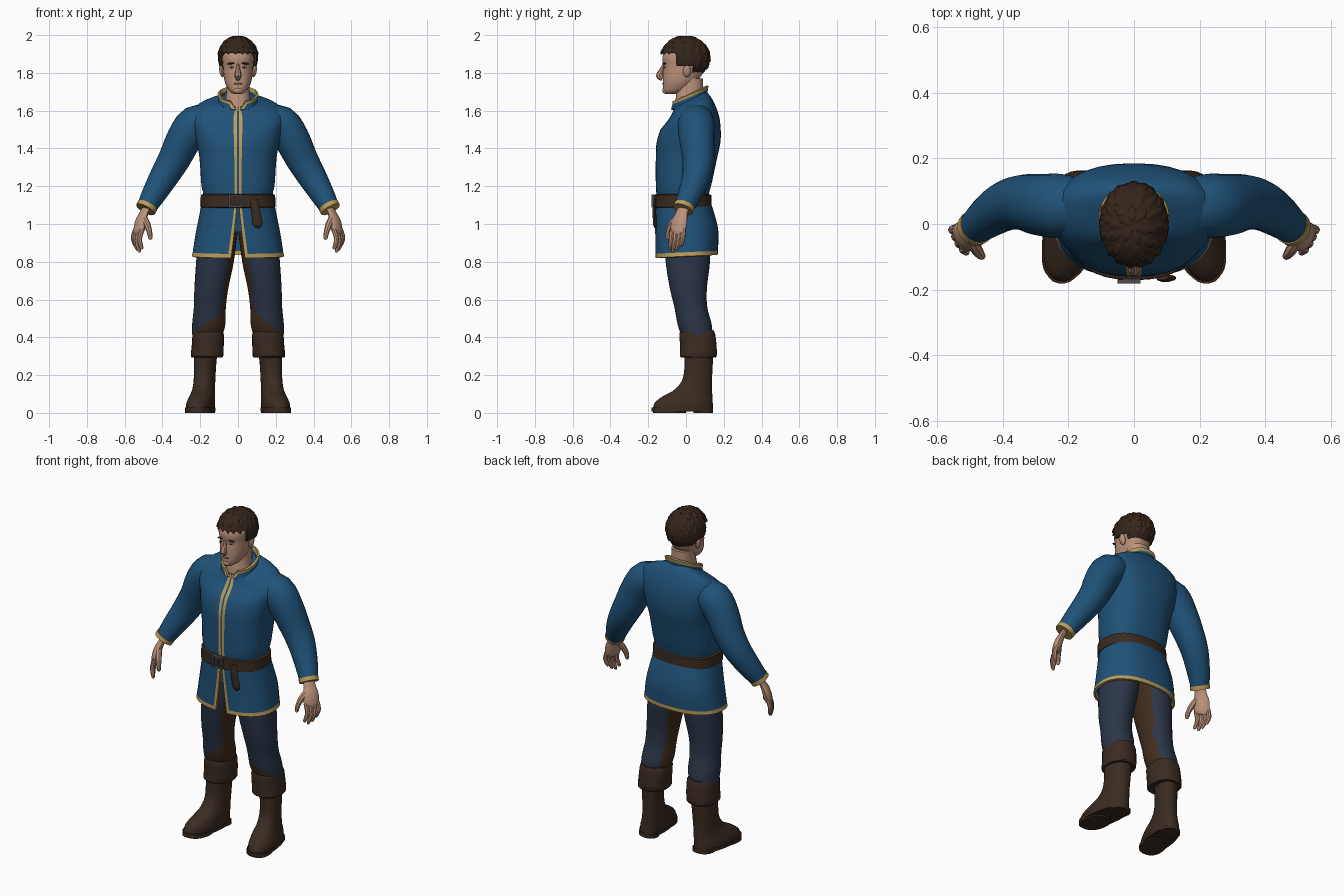
import bpy, bmesh, math, random
from mathutils import Vector, Matrix

cube = bpy.data.objects.get("Cube")
if cube:
    bpy.data.objects.remove(cube, do_unlink=True)
random.seed(4)
made = []

def material(name, r, g, b):
    m = bpy.data.materials.new(name)
    m.use_nodes = True
    m.diffuse_color = (r, g, b, 1)
    m.node_tree.nodes["Principled BSDF"].inputs["Base Color"].default_value = (r, g, b, 1)
    return m

blue = material("tunic blue", .014, .085, .19)
gold = material("gold trim", .5, .33, .1)
skin_tone = material("skin", .5, .29, .2)
lip = material("lips", .3, .14, .1)
hair_brown = material("hair brown", .035, .019, .011)
leather = material("dark leather", .042, .024, .015)
navy = material("trouser navy", .024, .036, .065)
patch = material("trouser patch brown", .05, .026, .013)
metal = material("buckle metal", .07, .075, .09)
eye_pale = material("eye pale", .4, .36, .32)

def finish(name, bm, mats, thick=0):
    bmesh.ops.recalc_face_normals(bm, faces=bm.faces)
    mesh = bpy.data.meshes.new(name)
    bm.to_mesh(mesh)
    bm.free()
    ob = bpy.data.objects.new(name, mesh)
    bpy.context.collection.objects.link(ob)
    for m in mats:
        mesh.materials.append(m)
    if thick:
        mod = ob.modifiers.new("thickness", "SOLIDIFY")
        mod.thickness, mod.offset = thick, 0
        bpy.context.view_layer.objects.active = ob
        bpy.ops.object.modifier_apply(modifier=mod.name)
    made.append(ob)

def smooth_stations(st, sub):
    """Catmull-Rom interpolation between stations."""
    out = []
    for i in range(len(st) - 1):
        quad = st[max(i - 1, 0)], st[i], st[i + 1], st[min(i + 2, len(st) - 1)]
        for t in (k / sub for k in range(sub)):
            out.append([b + .5 * t * (c - a + t * (2 * a - 5 * b + 4 * c - d + t * (3 * (b - c) + d - a)))
                        for a, b, c, d in zip(*quad)])
    return out + [list(st[-1])]

def bridge(name, rings, mats, rule=None, closed=True, thick=0, side=1):
    bm = bmesh.new()
    rows = [[bm.verts.new((p[0] * side, p[1], p[2])) for p in ring] for ring in rings]
    n = len(rows[0])
    for low, high in zip(rows, rows[1:]):
        for j in range(n if closed else n - 1):
            k = (j + 1) % n
            f = bm.faces.new((low[j], low[k], high[k], high[j]))
            if rule:
                c = f.calc_center_median()
                c.x *= side
                f.material_index = int(rule(j, c))
    if closed:
        bm.faces.new(rows[0])
        bm.faces.new(rows[-1])
    finish(name, bm, mats, thick)

def loft(name, stations, mats, n=28, sub=4, power=2.3, gap=None, edge=None, lean=lambda z: 0, shear=0, **kw):
    """Stations are height, centre x, half width, front y, back y."""
    rings = []
    for z, cx, rx, front, back in smooth_stations(stations, sub):
        g = gap(z) if gap else math.pi / n
        e = edge or math.tau / n
        inner = [g + e + (math.tau - 2 * (g + e)) * i / (n - 3) for i in range(n - 2)]
        ring = []
        for a in [g] + inner + [math.tau - g]:
            s, c = math.sin(a), math.cos(a)
            k = (abs(s) ** power + abs(c) ** power) ** (-1 / power)
            dy = -(back - front) / 2 * k * c
            ring.append((cx + rx * k * s - shear * dy, (front + back) / 2 + dy, z + lean(z) * dy))
        rings.append(ring)
    bridge(name, rings, mats, **kw)

def tube(name, path, mat, n=14, sub=3, ref=(0, 1, 0), flat=1, side=1):
    """Path points are x, y, z, radius."""
    pts = smooth_stations(path, sub)
    rings = []
    for i, p in enumerate(pts):
        t = (Vector(pts[min(i + 1, len(pts) - 1)][:3]) - Vector(pts[max(i - 1, 0)][:3])).normalized()
        u = Vector(ref)
        u = (u - t * u.dot(t)).normalized()
        v = t.cross(u)
        rings.append([Vector(p[:3]) + p[3] * (math.cos(a) * u + flat * math.sin(a) * v)
                      for a in (math.tau * k / n for k in range(n))])
    bridge(name, rings, [mat], side=side)

def place(loc, size, tilt=0):
    return Matrix.Translation(loc) @ Matrix.Rotation(tilt, 4, "Y") @ Matrix.Diagonal((*size, 1))

def solids(name, matrices, mat, box=False, segs=12):
    bm = bmesh.new()
    for m in matrices:
        if box:
            bmesh.ops.create_cube(bm, size=2, matrix=m)
        else:
            bmesh.ops.create_uvsphere(bm, u_segments=segs, v_segments=segs // 2 + 1, radius=1, matrix=m)
    finish(name, bm, [mat])

# Tunic body with gold placket either side of the front seam
n_body = 36
loft("tunic_body", [(1.1, 0, .182, -.155, .12), (1.16, 0, .184, -.157, .122), (1.21, 0, .194, -.16, .135),
                    (1.35, 0, .204, -.16, .165), (1.43, 0, .22, -.156, .182), (1.5, 0, .237, -.135, .184),
                    (1.55, 0, .248, -.112, .175), (1.6, 0, .238, -.085, .152), (1.635, 0, .19, -.07, .13),
                    (1.66, 0, .1, -.062, .108)], [blue, gold], n=n_body, sub=3, power=2.5, gap=lambda z: .022,
     edge=.075, lean=lambda z: max(0, z - 1.5) * 3, rule=lambda j, c: j in (0, n_body - 2))
# Skirt, split at the front, with gold edges and hem
loft("tunic_skirt", [(1.12, 0, .184, -.158, .12), (1.04, 0, .2, -.158, .146), (.95, 0, .218, -.157, .166),
                     (.85, 0, .234, -.157, .163), (.828, 0, .239, -.157, .162)], [blue, gold], n=n_body, power=2.4,
     gap=lambda z: .02 + (1.12 - z) * .45, edge=.075, lean=lambda z: .05, closed=False, thick=.012,
     rule=lambda j, c: j in (0, n_body - 2) or c.z - .05 * c.y < .85)
# Standing collar, open at the throat
loft("collar", [(1.645, 0, .1, -.074, .108), (1.672, 0, .098, -.07, .11), (1.69, 0, .102, -.072, .114)],
     [blue, gold], sub=2, gap=lambda z: .1 + (z - 1.645) * 7, edge=.2, power=2.1, lean=lambda z: .45,
     closed=False, thick=.012, rule=lambda j, c: j in (0, 26) or c.z - .45 * c.y > 1.665)
# Belt, buckle and hanging strap
loft("belt", [(1.085, 0, .19, -.163, .128), (1.09, 0, .199, -.171, .136), (1.153, 0, .197, -.17, .134),
              (1.158, 0, .188, -.16, .125)], [leather], n=36, sub=1, power=2.4)
solids("buckle", [place((-.015 + dx, -.176, 1.122 + dz), size) for dx, dz, size in
                  ((-.03, 0, (.005, .006, .034)), (.03, 0, (.005, .006, .034)), (0, 0, (.004, .006, .03)),
                   (0, .03, (.03, .006, .005)), (0, -.03, (.03, .006, .005)))], metal, box=True)
tube("belt_strap", [(.085, -.163, 1.13, .02), (.092, -.168, 1.08, .022), (.1, -.166, 1.03, .026),
                    (.105, -.164, .995, .024), (.107, -.163, .98, .008)], leather, n=10, ref=(1, 0, 0), flat=.4)
# Neck and head
loft("neck", [(1.57, 0, .085, -.062, .08), (1.64, 0, .07, -.058, .085), (1.7, 0, .062, -.05, .09),
              (1.77, 0, .062, -.04, .09)], [skin_tone], n=20)
loft("head", [(1.688, 0, .022, -.108, -.05), (1.705, 0, .046, -.12, 0), (1.745, 0, .068, -.122, .05),
              (1.79, 0, .077, -.122, .085), (1.835, 0, .081, -.12, .1), (1.885, 0, .084, -.126, .1),
              (1.935, 0, .072, -.1, .09), (1.965, 0, .035, -.05, .04)], [skin_tone], n=24, sub=3)
tube("nose", [(0, -.116, 1.845, .008), (0, -.129, 1.815, .012), (0, -.141, 1.785, .018), (0, -.124, 1.768, .012)],
     skin_tone, n=8, ref=(1, 0, 0))
solids("ears", [place((s * .087, .005, 1.81), (.012, .021, .034), s * .2) for s in (1, -1)], skin_tone)
solids("eyes", [place((s * .033, -.113, 1.83), (.014, .005, .006)) for s in (1, -1)], eye_pale)
solids("pupils", [place((s * .033, -.116, 1.83), (.005, .004, .005)) for s in (1, -1)], hair_brown)
solids("brows", [place((s * .036, -.114, 1.85), (.022, .01, .005), s * .12) for s in (1, -1)], hair_brown)
solids("mouth", [place((0, -.121, 1.742), (.024, .005, .005))], lip)
solids("chin", [place((0, -.108, 1.707), (.026, .018, .018))], skin_tone)

# Hair cap cut around the face, then overlapping locks sweeping from the crown
centre, radii = Vector((0, -.004, 1.88)), Vector((.1, .125, .11))
bm = bmesh.new()
bmesh.ops.create_uvsphere(bm, u_segments=32, v_segments=24, radius=1, matrix=place(centre, radii))

def off_scalp(c):
    return c.z < 1.772 or not (c.z > 1.915 or c.y > .03 or (c.y > -.045 and c.z > 1.84))

bmesh.ops.delete(bm, geom=[f for f in bm.faces if off_scalp(f.calc_center_median())], context="FACES")
finish("hair_cap", bm, [hair_brown], thick=.012)
locks = []
for row, count in ((.25, 6), (.55, 10), (.85, 14), (1.15, 18), (1.5, 18), (1.85, 18)):
    for i in range(count):
        a = math.tau * (i + random.uniform(.1, .6)) / count
        unit = Matrix.Rotation(a, 3, "Z") @ Vector((0, math.sin(row), math.cos(row)))
        slope = Matrix.Rotation(a, 3, "Z") @ Vector((0, math.cos(row), -math.sin(row)))
        spot = centre + Vector([p * q for p, q in zip(unit, radii)])
        if spot.y < .04 and spot.z < 1.915:
            continue
        normal = Vector([p / q for p, q in zip(unit, radii)]).normalized()
        down = Vector([p * q for p, q in zip(slope, radii)]) + Vector((.025, 0, 0))
        across = down.cross(normal).normalized()
        frame = Matrix((across, normal.cross(across), normal)).transposed().to_4x4()
        frame.translation = spot
        locks.append(frame @ Matrix.Rotation(.1, 4, "X") @ Matrix.Diagonal((.017, .034, .009, 1)))
solids("hair_locks", locks, hair_brown, segs=6)

def on_patch(j, c):
    flare = max(0, .53 - c.z) * 1.3 if c.y < .05 else 0
    return c.x < .055 + (.8 - c.z) * .12 + flare

spread = Vector((-.5, -.85, 0)).normalized()
for side, s in (("left", 1), ("right", -1)):
    # Sleeve and gold cuff
    tube(side + "_sleeve", [(.14, .055, 1.545, .08), (.225, .055, 1.53, .098), (.285, .058, 1.45, .094),
                            (.337, .066, 1.345, .085), (.392, .055, 1.25, .076), (.45, .018, 1.15, .063),
                            (.487, -.014, 1.082, .051)], blue, n=20, side=s)
    tube(side + "_cuff", [(.479, -.008, 1.097, .056), (.49, -.016, 1.077, .055)], gold, n=20, sub=1, side=s)
    # Hand
    tube(side + "_palm", [(.478, -.008, 1.1, .036), (.497, -.022, 1.06, .035), (.514, -.034, 1.015, .046),
                          (.524, -.044, .965, .045), (.526, -.05, .945, .03)], skin_tone, ref=spread, flat=.5, side=s)
    for i, (finger, size) in enumerate((("little", .085), ("ring", .105), ("middle", .115), ("index", .1))):
        base = Vector((.525, -.043, .97)) + spread * (i - 1.5) * .023
        tube(f"{side}_{finger}_finger", [(*(base + Vector(move) * size), r) for move, r in
             (((0, 0, 0), .013), ((.14, -.05, -.5), .013), ((.03, -.14, -.95), .01), ((0, -.16, -1.05), .003))],
             skin_tone, n=8, side=s)
    tube(side + "_thumb", [(.502, -.04, 1.04, .016), (.482, -.075, 1, .018), (.468, -.094, .955, .014),
                           (.464, -.098, .925, .011), (.464, -.099, .917, .003)], skin_tone, n=8, side=s)
    # Trouser leg with brown inner patch
    loft(side + "_trouser_leg", [(.96, .105, .104, -.115, .13), (.8, .122, .1, -.108, .127),
                                 (.66, .141, .09, -.086, .111), (.56, .149, .085, -.062, .113),
                                 (.47, .155, .088, -.045, .136), (.41, .162, .08, -.025, .14),
                                 (.37, .165, .07, -.01, .14)],
         [navy, patch], n=36, sub=5, power=2.1, rule=on_patch, side=s)
    # Boot: folded cuff, shaft and foot, welt, heel and tread
    loft(side + "_boot_cuff", [(.295, .163, .078, -.02, .152), (.3, .164, .086, -.033, .163),
                               (.36, .16, .085, -.032, .162), (.415, .158, .083, -.036, .155),
                               (.435, .158, .074, -.028, .148)], [leather], sub=2, side=s)
    loft(side + "_boot_shaft", [(.36, .168, .062, -.01, .145), (.26, .174, .058, -.008, .142),
                                (.18, .177, .056, -.018, .138), (.125, .182, .058, -.058, .138),
                                (.09, .189, .064, -.12, .14), (.055, .197, .071, -.165, .142),
                                (.02, .2, .073, -.176, .143)], [leather], shear=.13, side=s)
    for part, top, bottom, cx, rx, front, back in (("welt", .028, .008, .2, .077, -.182, .144),
                                                   ("heel", .02, 0, .183, .06, .04, .143),
                                                   ("tread", .02, 0, .208, .071, -.174, 0)):
        loft(f"{side}_boot_{part}", [(z, cx, rx, front, back) for z in (top, bottom)], [leather],
             sub=1, shear=.13, side=s)

# Smooth shading with crisp edges
bpy.ops.object.select_all(action="DESELECT")
for ob in made:
    ob.select_set(True)
bpy.context.view_layer.objects.active = made[0]
bpy.ops.object.shade_smooth_by_angle(angle=math.radians(40))
